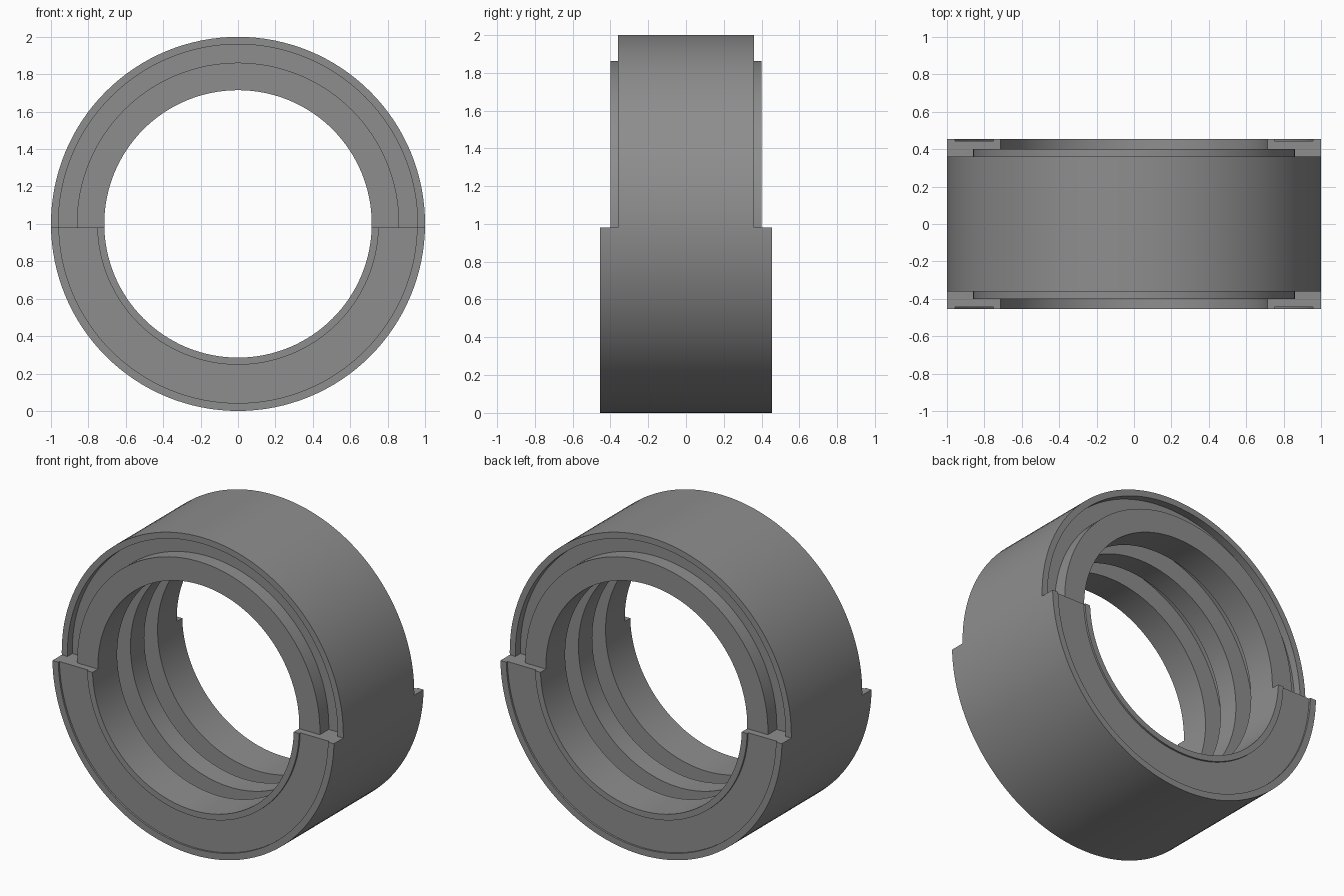
import bpy
import bmesh
from math import radians, pi
from mathutils import Matrix

if "Cube" in bpy.data.objects:
    bpy.data.objects.remove(bpy.data.objects["Cube"], do_unlink=True)

SEGMENTS = 128
SPLIT = 0.98          # height where the wide lower half meets the upper half
BORE = 0.715
GROOVE = 0.84         # floor radius of the two grooves inside the bore

grey = bpy.data.materials.new("medium grey")
grey.use_nodes = True
colour = (0.27, 0.27, 0.27, 1)
grey.diffuse_color = colour
grey.node_tree.nodes["Principled BSDF"].inputs["Base Color"].default_value = colour

# Half sections as (radius, y), from the bore centre round to the outer wall
bore = [(BORE, 0.07), (GROOVE, 0.07), (GROOVE, 0.205), (BORE, 0.205)]
upper_face = [(BORE, 0.4), (0.862, 0.4), (0.862, 0.31), (0.96, 0.31),
              (0.96, 0.36), (1, 0.36)]
lower_face = [(BORE, 0.455), (0.753, 0.455), (0.753, 0.443), (0.958, 0.443),
              (0.958, 0.455), (1, 0.455)]


def half_ring(name, face, keep_upper):
    """Spin a mirrored section about the y axis and keep one side of the split."""
    half = bore + face
    section = half + [(r, -y) for r, y in reversed(half)]
    bm = bmesh.new()
    verts = [bm.verts.new((r, y, 0)) for r, y in section]
    edges = [bm.edges.new((v, verts[i - 1])) for i, v in enumerate(verts)]
    bmesh.ops.spin(bm, geom=verts + edges, cent=(0, 0, 0), axis=(0, 1, 0),
                   angle=2 * pi, steps=SEGMENTS, use_duplicate=False)
    bmesh.ops.remove_doubles(bm, verts=bm.verts, dist=0.0001)
    bmesh.ops.transform(bm, matrix=Matrix.Translation((0, 0, 1)), verts=bm.verts)
    bmesh.ops.recalc_face_normals(bm, faces=bm.faces)
    cut = bmesh.ops.bisect_plane(
        bm, geom=bm.verts[:] + bm.edges[:] + bm.faces[:], plane_co=(0, 0, SPLIT),
        plane_no=(0, 0, 1), clear_inner=keep_upper, clear_outer=not keep_upper)
    # Close the two flat ends at the split
    rim = [e for e in cut["geom_cut"] if isinstance(e, bmesh.types.BMEdge)]
    bmesh.ops.holes_fill(bm, edges=rim, sides=0)
    bmesh.ops.recalc_face_normals(bm, faces=bm.faces)
    mesh = bpy.data.meshes.new(name)
    bm.to_mesh(mesh)
    bm.free()
    mesh.materials.append(grey)
    ob = bpy.data.objects.new(name, mesh)
    bpy.context.collection.objects.link(ob)
    bpy.ops.object.select_all(action="DESELECT")
    ob.select_set(True)
    bpy.context.view_layer.objects.active = ob
    bpy.ops.object.shade_smooth_by_angle(angle=radians(30))


half_ring("upper_half_ring", upper_face, True)
half_ring("lower_half_ring", lower_face, False)
